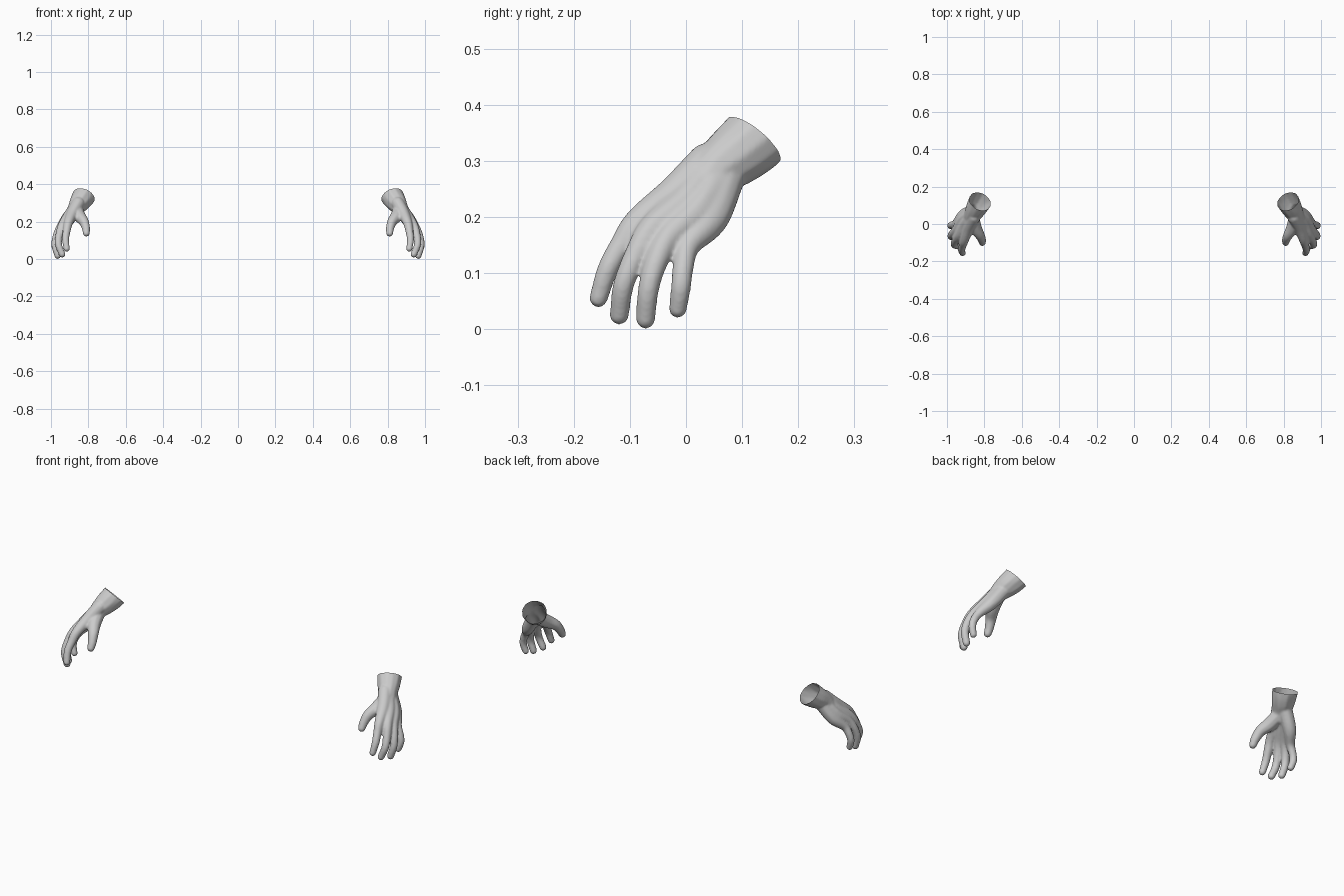
import bpy, bmesh
from mathutils import Vector, Matrix

if "Cube" in bpy.data.objects:
    bpy.data.objects.remove(bpy.data.objects["Cube"])

# Bone chains of one hand: (x, y, z, radius)
CHAINS = [
    # forearm
    [(.805, .159, .374, .064), (.823, .120, .337, .0625), (.842, .086, .309, .057),
     (.860, .054, .284, .047), (.877, .032, .254, .040)],
    # index
    [(.855, .037, .297, .036), (.885, -.020, .243, .032), (.907, -.085, .193, .025),
     (.916, -.115, .150, .0215), (.922, -.140, .105, .0195), (.916, -.156, .055, .0172)],
    # middle
    [(.858, .047, .290, .037), (.902, .002, .231, .033), (.936, -.058, .182, .026),
     (.954, -.088, .135, .0215), (.960, -.111, .080, .0195), (.940, -.119, .025, .018)],
    # ring
    [(.862, .060, .280, .037), (.914, .024, .215, .033), (.949, -.028, .167, .025),
     (.971, -.053, .120, .0215), (.978, -.067, .070, .0195), (.964, -.072, .018, .018)],
    # little
    [(.865, .071, .271, .036), (.914, .045, .198, .032), (.952, .005, .150, .022),
     (.974, -.005, .110, .0195), (.981, -.009, .075, .0185), (.970, -.0145, .036, .0168)],
    # thumb
    [(.862, .035, .262, .036), (.847, -.020, .228, .034), (.824, -.060, .200, .027),
     (.813, -.085, .165, .0225), (.811, -.100, .138, .019)],
    # skin between thumb and index
    [(.838, -.040, .218, .021), (.866, -.042, .222, .018), (.893, -.045, .222, .022)],
]


def spline(pts, steps=14):
    """Catmull-Rom samples through 4D points."""
    p = [Vector(q) for q in pts]
    p = [2 * p[0] - p[1]] + p + [2 * p[-1] - p[-2]]
    out = []
    for i in range(1, len(p) - 2):
        a, b, c, d = p[i - 1:i + 3]
        for s in range(steps):
            t = s / steps
            out.append(.5 * (2 * b + (c - a) * t + (2 * a - 5 * b + 4 * c - d) * t * t
                             + (3 * b - a - 3 * c + d) * t ** 3))
    return out + [p[-2]]


def finish(name, mesh):
    for poly in mesh.polygons:
        poly.use_smooth = True
    mesh.name = name
    ob = bpy.data.objects.new(name, mesh)
    bpy.context.collection.objects.link(ob)
    return ob


# Solid flesh swept along every chain
bm = bmesh.new()
for chain in CHAINS:
    for q in spline(chain):
        bmesh.ops.create_icosphere(bm, subdivisions=2, radius=q[3],
                                   matrix=Matrix.Translation(q.to_3d()))
raw = bpy.data.meshes.new("flesh")
bm.to_mesh(raw)
bm.free()

# Merge into one skin and soften it
blob = bpy.data.objects.new("flesh", raw)
bpy.context.collection.objects.link(blob)
rem = blob.modifiers.new("merge", 'REMESH')
rem.mode = 'VOXEL'
rem.voxel_size = .004
smo = blob.modifiers.new("soften", 'SMOOTH')
smo.factor = .5
smo.iterations = 14
dg = bpy.context.evaluated_depsgraph_get()
dg.update()
skin = bpy.data.meshes.new_from_object(blob.evaluated_get(dg))
bpy.data.objects.remove(blob)

# Open cut at the forearm
bm = bmesh.new()
bm.from_mesh(skin)
bmesh.ops.bisect_plane(bm, geom=bm.verts[:] + bm.edges[:] + bm.faces[:], dist=1e-6,
                       plane_co=(.823, .120, .337), plane_no=(-.33, .60, .72),
                       clear_outer=True)
bm.to_mesh(skin)
finish("left_hand", skin)

# Mirrored hand
bmesh.ops.scale(bm, vec=(-1, 1, 1), verts=bm.verts)
bmesh.ops.reverse_faces(bm, faces=bm.faces)
mirrored = bpy.data.meshes.new("right_hand")
bm.to_mesh(mirrored)
bm.free()
finish("right_hand", mirrored)
